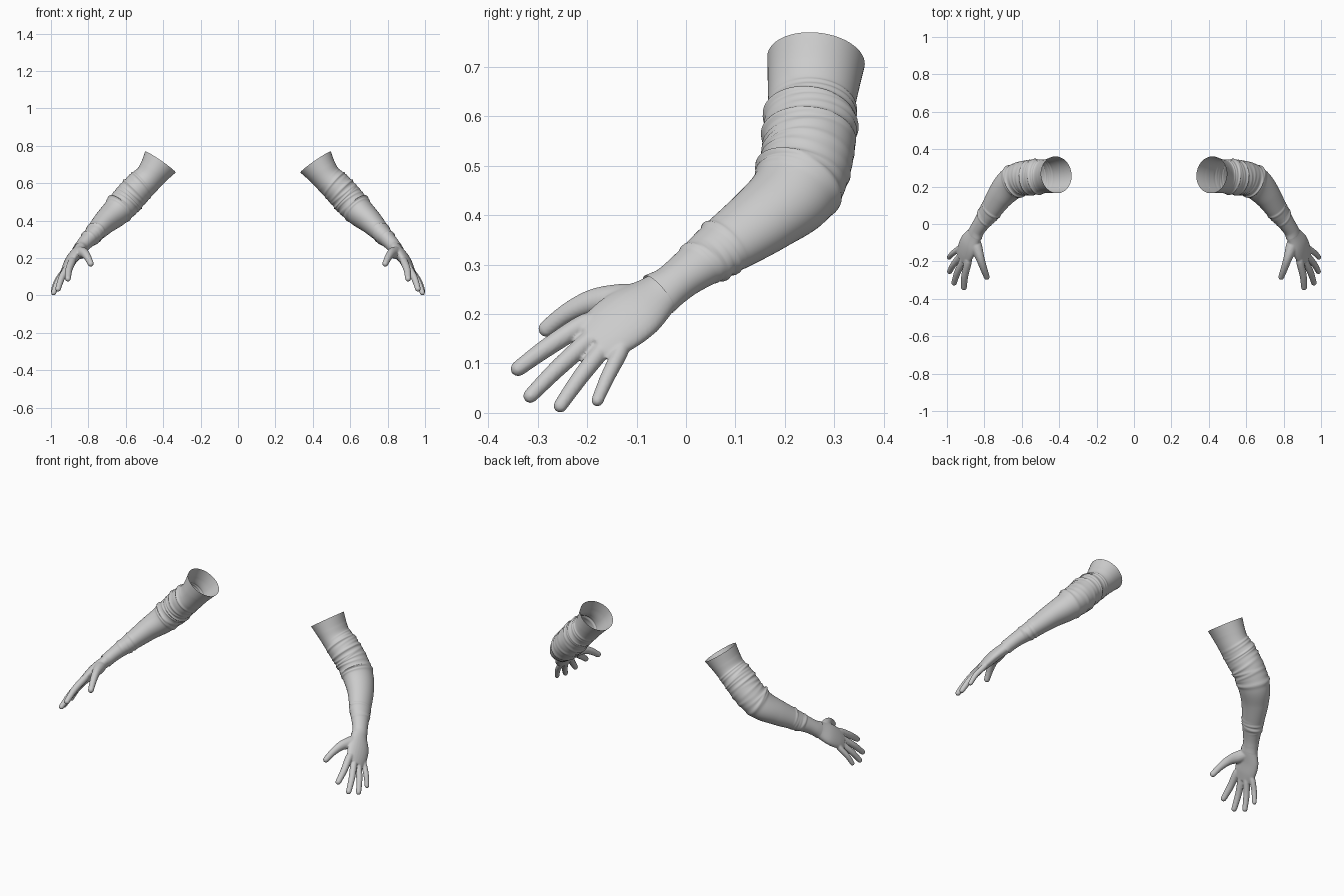
import bpy, bmesh, math, random
from mathutils import Vector

if "Cube" in bpy.data.objects:
    bpy.data.objects.remove(bpy.data.objects["Cube"])

random.seed(4)


def catmull(pts, n):
    """Smooth samples through (x, y, z, half_width_a, half_width_b) sections."""
    p = [pts[0]] + list(pts) + [pts[-1]]
    out = []
    for i in range(1, len(p) - 2):
        for k in range(n):
            t = k / n
            out.append([0.5 * (2 * b + (c - a) * t + (2 * a - 5 * b + 4 * c - d) * t * t
                               + (3 * b - a - 3 * c + d) * t ** 3)
                        for a, b, c, d in zip(p[i - 1], p[i], p[i + 1], p[i + 2])])
    out.append(list(pts[-1]))
    return out


def tube(bm, pts, ref, n=10, sides=24, caps=True, round_end=False, bump=None):
    """Loft elliptical rings along a path; bump(s, angle) offsets the radius."""
    sec = catmull(pts, n)
    pos = [Vector(s[:3]) for s in sec]
    dist = [0.0]
    for a, b in zip(pos, pos[1:]):
        dist.append(dist[-1] + (b - a).length)
    ref, rings = Vector(ref), []
    for i, s in enumerate(sec):
        t = (pos[min(i + 1, len(pos) - 1)] - pos[max(i - 1, 0)]).normalized()
        a = t.cross(ref).normalized()
        b = a.cross(t)
        k = 1.0
        if round_end:
            over = max(0, dist[i] - (dist[-1] - s[3])) / s[3]
            k = max(0.12, math.sqrt(max(0, 1 - over * over)))
        ring = []
        for j in range(sides):
            th = 2 * math.pi * j / sides
            d = bump(dist[i], th) if bump else 0
            ring.append(bm.verts.new(pos[i] + a * math.cos(th) * (s[3] * k + d)
                                     + b * math.sin(th) * (s[4] * k + d)))
        rings.append(ring)
    for r, q in zip(rings, rings[1:]):
        for j in range(sides):
            m = (j + 1) % sides
            bm.faces.new((r[j], r[m], q[m], q[j]))
    if caps:
        bm.faces.new(rings[0][::-1])
        bm.faces.new(rings[-1])


def finish(name, bm):
    bmesh.ops.recalc_face_normals(bm, faces=bm.faces[:])
    me = bpy.data.meshes.new(name)
    bm.to_mesh(me)
    bm.free()
    me.polygons.foreach_set("use_smooth", [True] * len(me.polygons))
    ob = bpy.data.objects.new(name, me)
    bpy.context.collection.objects.link(ob)
    return ob


def mirror(ob):
    m = ob.modifiers.new("mirror", 'MIRROR')
    m.use_axis = (True, False, False)
    m.use_mirror_merge = False


# Cloth folds: random partial creases round the elbow and the wrist
folds = []
for k in range(13):
    folds.append((0.12 + 0.018 * k, random.uniform(0, 6.28), random.uniform(0.003, 0.009),
                  random.uniform(-0.014, 0.014), 0.006))
for k in range(5):
    folds.append((0.575 + 0.017 * k, random.uniform(0, 6.28), 0.005,
                  random.uniform(-0.008, 0.008), 0.005))


def cloth(s, th):
    d = 0.004 * math.exp(-((s - 0.345) / 0.01) ** 2)      # seam below the elbow
    for c, ph, amp, tilt, w in folds:
        around = 0.5 + 0.5 * math.cos(th - ph)
        d += amp * around * math.exp(-((s - c - tilt * math.sin(th + ph)) / w) ** 2)
    return d


# Sleeve: open at the top, bent at the elbow, narrow at the wrist
bm = bmesh.new()
tube(bm, [(.415, .263, .713, .099, .099),
          (.447, .258, .667, .085, .093),
          (.480, .254, .625, .078, .089),
          (.532, .250, .575, .082, .093),
          (.592, .246, .510, .083, .090),
          (.652, .218, .445, .077, .089),
          (.710, .158, .393, .064, .077),
          (.767, .073, .333, .050, .062),
          (.815, .005, .284, .040, .047),
          (.838, -.030, .257, .037, .044),
          (.850, -.055, .240, .036, .050)],
     (0, 1, 0), n=18, sides=56, caps=False, bump=cloth)
mirror(finish("sleeve", bm))

# Hand: palm, fingers and thumb fused into one skin
ACROSS = (.46, .69, -.55)
bm = bmesh.new()
tube(bm, [(.836, -.028, .260, .032, .040),
          (.853, -.060, .236, .032, .050),
          (.882, -.105, .203, .031, .066),
          (.902, -.150, .170, .027, .066),
          (.917, -.188, .142, .019, .054)], ACROSS)

fingers = [  # knuckle, tip, radius
    ((.888, -.205, .180), (.910, -.352, .080), .019),
    ((.910, -.190, .152), (.965, -.325, .024), .018),
    ((.925, -.168, .130), (.990, -.262, .003), .017),
    ((.935, -.132, .125), (.993, -.184, .014), .015)]
for base, tip, r in fingers:
    b, e = Vector(base), Vector(tip)
    start = b.lerp(Vector((.885, -.115, .198)), 0.35)
    mid = b.lerp(e, 0.5) + Vector((.006, 0, .004))
    tube(bm, [(*start, r * .9, r * .9), (*b, r * 1.08, r * 1.08),
              (*mid, r, r), (*e, r * .8, r * .8)], ACROSS, n=16, sides=16, round_end=True)

# Thumb
tube(bm, [(.858, -.065, .228, .028, .030),
          (.842, -.125, .228, .031, .034),
          (.822, -.185, .226, .023, .026),
          (.803, -.240, .202, .019, .020),
          (.783, -.295, .160, .015, .016)], ACROSS, n=14, sides=16, round_end=True)

hand = finish("hand", bm)
rm = hand.modifiers.new("fuse", 'REMESH')
rm.mode = 'VOXEL'
rm.voxel_size = 0.004
rm.use_smooth_shade = True
sm = hand.modifiers.new("soften", 'SMOOTH')
sm.factor = 0.5
sm.iterations = 5
mirror(hand)
